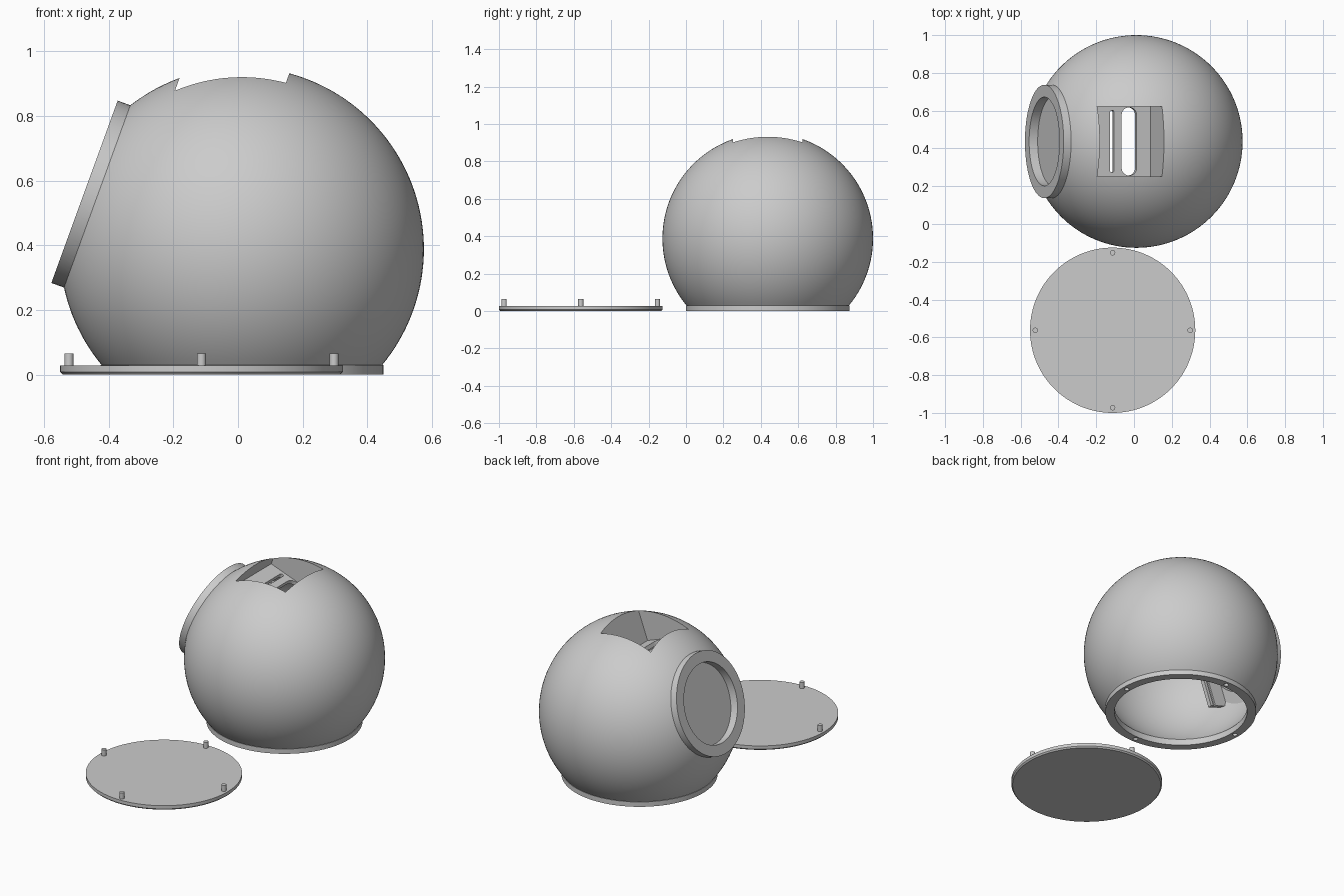
import bpy, bmesh, math
from mathutils import Matrix, Vector

if "Cube" in bpy.data.objects:
    bpy.data.objects.remove(bpy.data.objects["Cube"], do_unlink=True)

grey = bpy.data.materials.new("light grey")
grey.use_nodes = True
grey.diffuse_color = (0.6, 0.6, 0.6, 1)
grey.node_tree.nodes["Principled BSDF"].inputs["Base Color"].default_value = (0.6, 0.6, 0.6, 1)

R, R_IN = 0.563, 0.52
BASE_R, BASE_H, PEG_R = 0.4375, 0.03, 0.41
CENTRE = Vector((0.012, 0.437, 0.388))
LID = Vector((-0.113, -0.5625, 0))
# Tilted frame: local -x is the eye axis, local z the slot axis
TILT = Matrix.Translation(CENTRE) @ Matrix.Rotation(math.radians(20), 4, 'Y')
EYE = TILT @ Matrix.Rotation(math.radians(-90), 4, 'Y')


def finish(name, bm, matrix=Matrix()):
    bm.transform(matrix)
    bmesh.ops.recalc_face_normals(bm, faces=bm.faces)
    mesh = bpy.data.meshes.new(name)
    bm.to_mesh(mesh)
    bm.free()
    mesh.materials.append(grey)
    ob = bpy.data.objects.new(name, mesh)
    bpy.context.collection.objects.link(ob)
    return ob


def box(name, x, y, z, matrix=TILT, round_ends=0):
    bm = bmesh.new()
    bmesh.ops.create_cube(bm, size=1)
    for v in bm.verts:
        v.co = [lo + (c + 0.5) * (hi - lo) for c, (lo, hi) in zip(v.co, (x, y, z))]
    if round_ends:
        edges = [e for e in bm.edges if abs(e.verts[0].co.z - e.verts[1].co.z) > 1e-4]
        bmesh.ops.bevel(bm, geom=edges, offset=round_ends, segments=6,
                        profile=0.5, affect='EDGES')
    return finish(name, bm, matrix)


def lathe(name, profile, matrix, steps=128, closed=True):
    bm = bmesh.new()
    verts = [bm.verts.new((r, 0, z)) for r, z in profile]
    loop = verts + verts[:1] if closed else verts
    edges = [bm.edges.new(pair) for pair in zip(loop, loop[1:])]
    bmesh.ops.spin(bm, geom=verts + edges, cent=(0, 0, 0), axis=(0, 0, 1),
                   angle=math.tau, steps=steps, use_duplicate=False)
    bmesh.ops.remove_doubles(bm, verts=bm.verts, dist=1e-5)
    return finish(name, bm, matrix)


def rod(name, radius, z0, z1, matrix, steps=96):
    return lathe(name, [(0, z0), (radius, z0), (radius, z1), (0, z1)], matrix, steps, False)


def combine(target, tool, operation):
    mod = target.modifiers.new("combine", 'BOOLEAN')
    mod.operation, mod.solver, mod.object = operation, 'EXACT', tool
    bpy.context.view_layer.update()
    bpy.ops.object.select_all(action='DESELECT')
    bpy.context.view_layer.objects.active = target
    target.select_set(True)
    bpy.ops.object.modifier_apply(modifier=mod.name)
    bpy.data.objects.remove(tool, do_unlink=True)


def arc(radius, low, high, count):
    return [(radius * math.cos(low + (high - low) * i / count),
             radius * math.sin(low + (high - low) * i / count)) for i in range(count + 1)]


def smooth(ob):
    bpy.ops.object.select_all(action='DESELECT')
    bpy.context.view_layer.objects.active = ob
    ob.select_set(True)
    bpy.ops.object.shade_smooth_by_angle(angle=math.radians(30))


# Hollow globe with a foot ring, open underneath
foot = -CENTRE.z
opening = 0.385
outer = arc(R, math.asin((foot + BASE_H) / R), math.pi / 2, 56)
inner = arc(R_IN, math.pi / 2, -math.acos(opening / R_IN), 56)
profile = [(opening, foot), (BASE_R, foot), (BASE_R, foot + BASE_H)] + outer + inner
globe = lathe("globe_shell", profile, Matrix.Translation(CENTRE), closed=False)
bm = bmesh.new()
bm.from_mesh(globe.data)
bmesh.ops.holes_fill(bm, edges=[e for e in bm.edges if e.is_boundary])
# Close the small rim step between the cavity and the opening
loops = [e for e in bm.edges if e.is_boundary]
if loops:
    bmesh.ops.bridge_loops(bm, edges=loops)
bm.free()
bpy.data.objects.remove(globe, do_unlink=True)
globe = lathe("globe_shell", profile, Matrix.Translation(CENTRE), closed=True)

# Eye collar with a stepped bore
combine(globe, rod("collar", 0.30, 0.435, 0.518, EYE), 'UNION')
combine(globe, rod("wide_bore", 0.235, 0.47, 0.7, EYE), 'DIFFERENCE')
combine(globe, rod("narrow_bore", 0.215, 0.40, 0.6, EYE), 'DIFFERENCE')

# Tilted pocket in the crown, with two slots through its floor
housing = box("housing", (-0.385, -0.027), (-0.207, 0.207), (0.325, 0.6))
ball = lathe("ball", arc(0.545, -math.pi / 2, math.pi / 2, 48),
             Matrix.Translation(CENTRE), 96, False)
combine(housing, ball, 'INTERSECT')
combine(globe, housing, 'UNION')
combine(globe, box("pocket", (-0.362, -0.048), (-0.185, 0.185), (0.35, 0.8)), 'DIFFERENCE')
combine(globe, box("wide_slot", (-0.21, -0.125), (-0.18, 0.18), (0.25, 0.4),
                   round_ends=0.04), 'DIFFERENCE')
combine(globe, box("thin_slot", (-0.275, -0.253), (-0.165, 0.165), (0.25, 0.4),
                   round_ends=0.01), 'DIFFERENCE')

# Peg holes under the foot ring
for k in range(4):
    a = k * math.pi / 2
    spot = Vector((CENTRE.x + PEG_R * math.cos(a), CENTRE.y + PEG_R * math.sin(a), 0))
    combine(globe, rod("peg_hole", 0.014, -0.02, 0.022, Matrix.Translation(spot), 20),
            'DIFFERENCE')
smooth(globe)

# Grooved brackets behind the eye
for side, name in ((-1, "right_bracket"), (1, "left_bracket")):
    y = sorted((side * 0.175, side * 0.2))
    bracket = box(name, (-0.44, -0.31), y, (-0.25, 0.25))
    groove = sorted((side * 0.165, side * 0.185))
    combine(bracket, box("groove", (-0.345, -0.33), groove, (-0.3, 0.3)), 'DIFFERENCE')

# Separate base lid with a chamfered lower edge and four pegs
lid = lathe("base_lid", [(0, 0), (BASE_R - 0.008, 0), (BASE_R, 0.008),
                         (BASE_R, 0.028), (0, 0.028)],
            Matrix.Translation(LID), closed=False)
smooth(lid)
for k, name in enumerate(("left_peg", "back_peg", "right_peg", "front_peg")):
    a = k * math.pi / 2
    spot = LID + Vector((PEG_R * math.cos(a), PEG_R * math.sin(a), 0))
    smooth(rod(name, 0.014, 0.02, 0.065, Matrix.Translation(spot), 24))
